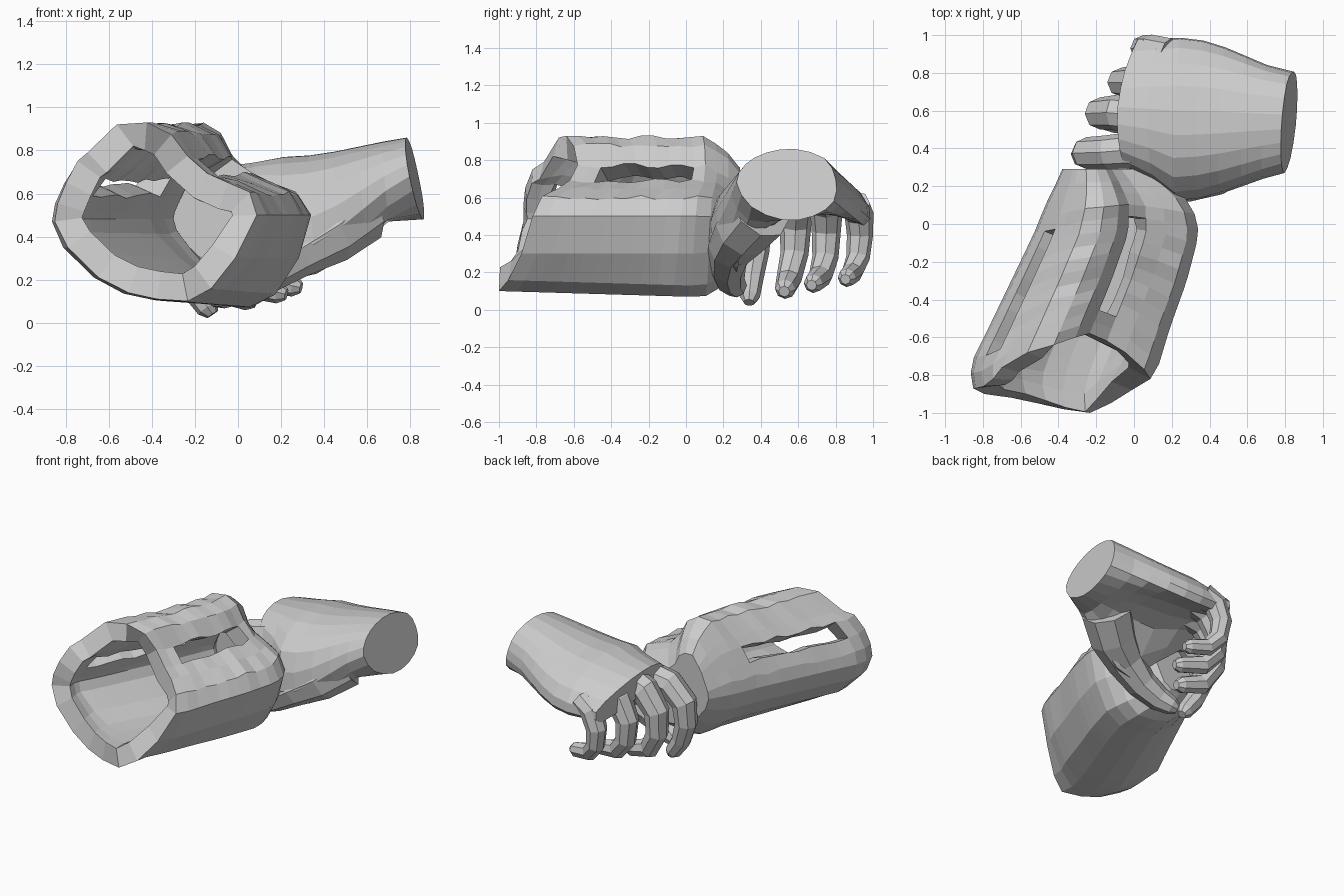
import bpy, bmesh, math, random
from mathutils import Vector

if "Cube" in bpy.data.objects:
    bpy.data.objects.remove(bpy.data.objects["Cube"])

random.seed(4)


def make(name, bm):
    bmesh.ops.recalc_face_normals(bm, faces=bm.faces)
    me = bpy.data.meshes.new(name)
    bm.to_mesh(me)
    bm.free()
    ob = bpy.data.objects.new(name, me)
    bpy.context.collection.objects.link(ob)
    return ob


def loft(name, rings, skip=lambda i, j: False, caps=(True, True)):
    bm = bmesh.new()
    vs = [[bm.verts.new(p) for p in r] for r in rings]
    n = len(rings[0])
    for i in range(len(vs) - 1):
        for j in range(n):
            if not skip(i, j):
                k = (j + 1) % n
                bm.faces.new((vs[i][j], vs[i][k], vs[i + 1][k], vs[i + 1][j]))
    if caps[0]:
        bm.faces.new(vs[0])
    if caps[1]:
        bm.faces.new(vs[-1])
    return make(name, bm)


def interp(table, x):
    """Piecewise linear lookup; table rows (x, a, b, ...) with falling x."""
    for p, q in zip(table, table[1:]):
        if x >= q[0]:
            t = min(1, max(0, (p[0] - x) / (p[0] - q[0])))
            return [a + (b - a) * t for a, b in zip(p[1:], q[1:])]
    return table[-1][1:]


def rounded(ring):
    """Add one in-between point per side on a smooth closed curve."""
    v = [Vector(p) for p in ring]
    n = len(v)
    out = []
    for i in range(n):
        out += [v[i], (9 * (v[i] + v[(i + 1) % n]) - v[i - 1] - v[(i + 2) % n]) / 16]
    return out


def digit(name, pts, sides=8):
    """Tapered tube along points (x, y, z, radius) with a rounded tip."""
    P = [Vector(p[:3]) for p in pts]
    R = [p[3] for p in pts]
    d = (P[-1] - P[-2]).normalized()
    P.append(P[-1] + d * R[-1] * 0.7)
    R.append(R[-1] * 0.55)
    rings = []
    for i, p in enumerate(P):
        t = (P[min(i + 1, len(P) - 1)] - P[max(i - 1, 0)]).normalized()
        side = (Vector((0, 1, 0)) - t * t.y).normalized()
        up = t.cross(side)
        rings.append([p + R[i] * (math.cos(a) * side + math.sin(a) * up)
                      for a in (2 * math.pi * k / sides for k in range(sides))])
    return loft(name, rings)


# Hollow sleeve: cross-section (sideways unit, height) and slanted mouth depth
section = [(1, .5), (.87, .6), (.6, .65), (.36, .69), (.14, .77), (0, .88),
           (-.2, .92), (-.45, .91), (-.66, .8), (-.76, .74), (-.88, .64),
           (-.97, .55), (-1, .47), (-.9, .35), (-.6, .21), (-.3, .12),
           (0, .09), (.35, .08), (.62, .14), (.86, .3)]
mouth = [-.82, -.77, -.68, -.62, -.58, -.6, -.64, -.68, -.76, -.82,
         -.86, -.87, -.87, -.9, -.92, -.95, -.98, -1, -.95, -.88]
# y, left x, right x, height scale
plan = [(.29, -.38, .08, .62), (.2, -.42, .2, .86), (.1, -.47, .31, 1),
        (-.05, -.53, .345, 1), (-.3, -.65, .28, 1), (-.55, -.77, .19, 1),
        (-.75, -.87, .13, 1), (-.88, -.85, .05, 1), (-1, -.76, .02, 1)]
N = 14
rings = []
for i in range(N + 1):
    s = i / N
    ring = []
    for (u, z), ye in zip(section, mouth):
        y = .29 + s * (ye - .29)
        l, r, zs = interp(plan, y)
        if z > .5:
            z += random.uniform(-.012, .012)
        elif z < .2:
            z += .02 - .03 * min(1, (1 + y))
        ring.append(((l + r) / 2 + u * (r - l) / 2, y, .49 + (z - .49) * zs))
    rings.append(ring)


# Long slots on both sides of the top bar
def slots(i, j):
    return (j == 3 and 4 <= i <= 11) or (j == 9 and 4 <= i <= 11)


sleeve = loft("sleeve", rings, slots, (True, False))
m = sleeve.modifiers.new("wall", 'SOLIDIFY')
m.thickness = .13
m.offset = -1

# Back of hand and wrist: three profiles (y, z) blended along x
wrist = [(.27, .68), (.32, .78), (.43, .84), (.58, .86), (.74, .81), (.8, .7),
         (.79, .58), (.68, .5), (.52, .48), (.35, .55)]
palm = [(.12, .34), (.17, .6), (.35, .74), (.6, .77), (.85, .7), (.98, .55),
        (.95, .45), (.75, .52), (.48, .48), (.27, .2)]
knuckle = [(.31, .52), (.34, .65), (.45, .71), (.62, .72), (.82, .66),
           (.98, .54), (.94, .46), (.75, .53), (.55, .55), (.38, .48)]


def blend(a, b, t):
    return [(p[0] + (q[0] - p[0]) * t, p[1] + (q[1] - p[1]) * t) for p, q in zip(a, b)]


hand = []
for x, t in ((.82, 0), (.69, .2), (.58, .45), (.46, .72), (.34, .92), (.22, 1)):
    tilt = 1 if x > .8 else .4
    hand.append(rounded([(x - .2 * (z - .67) * tilt + .08 * (y - .54) * tilt, y, z)
                         for y, z in blend(wrist, palm, t)]))
for x, t in ((.1, .55), (-.03, 1)):
    hand.append(rounded([(x + t * (.6 * (y - .55) ** 2 - .06), y, z)
                         for y, z in blend(palm, knuckle, t)]))
loft("hand", hand)

# Curled fingers and the thumb below the palm
digit("index_finger", [(.08, .4, .6, .1), (-.14, .38, .56, .09), (-.25, .375, .45, .085),
                       (-.26, .37, .31, .075), (-.21, .35, .17, .065), (-.14, .34, .07, .055)])
digit("middle_finger", [(.06, .575, .63, .1), (-.09, .59, .58, .095), (-.18, .585, .45, .085),
                        (-.18, .58, .3, .075), (-.1, .55, .16, .068), (.05, .53, .11, .055)])
digit("ring_finger", [(.1, .74, .61, .1), (0, .75, .55, .09), (-.065, .75, .42, .078),
                      (-.05, .745, .28, .07), (.03, .72, .18, .064), (.19, .68, .14, .052)])
digit("little_finger", [(.18, .9, .56, .085), (.09, .925, .51, .078), (.05, .93, .4, .07),
                        (.065, .92, .28, .063), (.13, .89, .2, .058), (.26, .86, .17, .05)])
digit("thumb", [(.56, .4, .53, .17), (.42, .3, .42, .155), (.27, .24, .33, .125),
                (.12, .22, .23, .1), (-.01, .235, .16, .08), (-.09, .27, .12, .06)])
